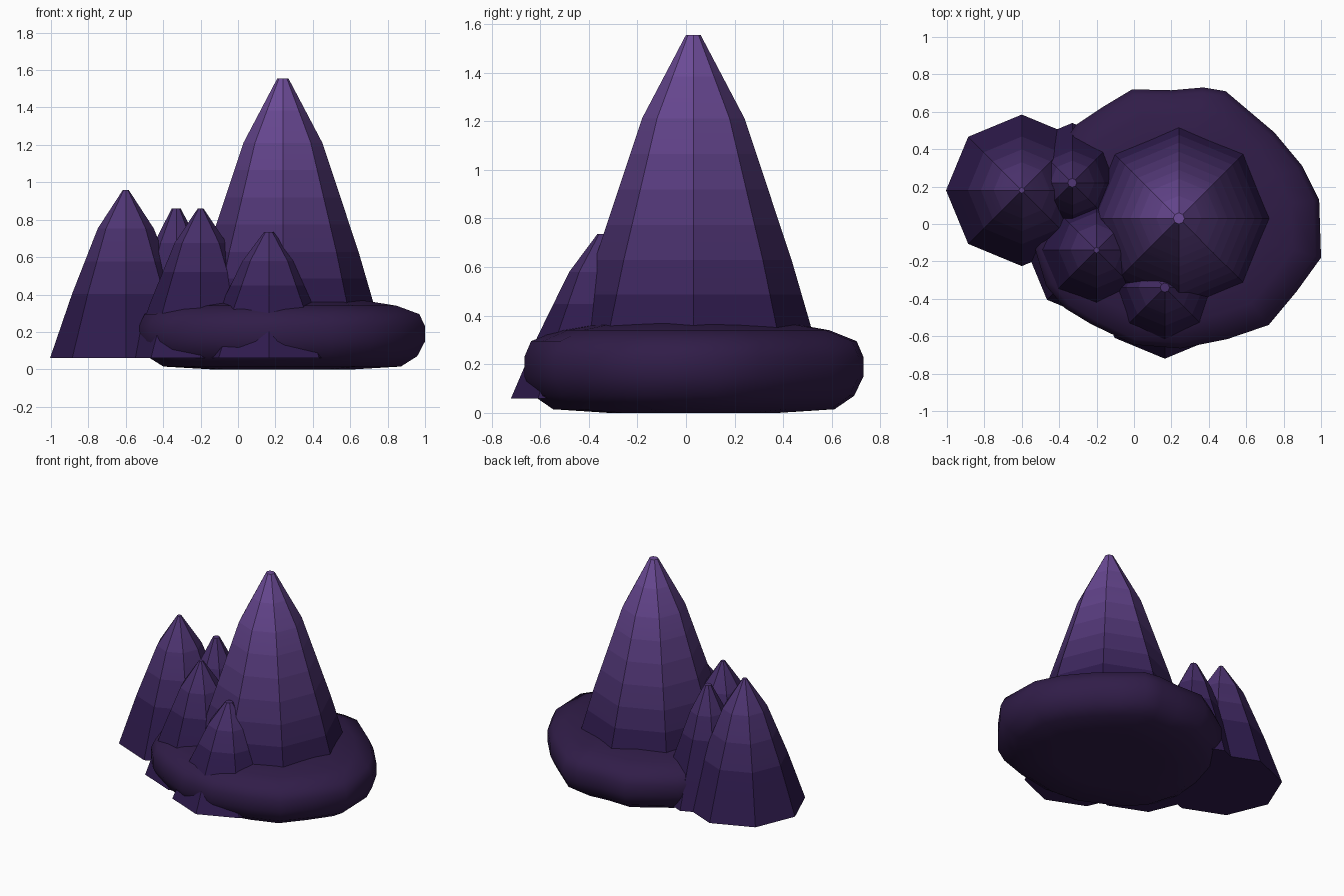
import bpy, bmesh, math

if "Cube" in bpy.data.objects:
    bpy.data.objects.remove(bpy.data.objects["Cube"])

# purple shades, dark at the foot and lighter towards the tips
SHADES = []
LOW, HIGH, BANDS = (0.028, 0.011, 0.075), (0.15, 0.07, 0.31), 8
for i in range(BANDS):
    t = i / (BANDS - 1)
    m = bpy.data.materials.new(f"crystal_purple_{i}")
    m.diffuse_color = tuple(a + (b - a) * t for a, b in zip(LOW, HIGH)) + (1,)
    m.use_nodes = True
    m.node_tree.nodes["Principled BSDF"].inputs["Base Color"].default_value = m.diffuse_color
    SHADES.append(m)
rock_mat = bpy.data.materials.new("rock_purple")
rock_mat.diffuse_color = (0.03, 0.012, 0.065, 1)
rock_mat.use_nodes = True
rock_mat.node_tree.nodes["Principled BSDF"].inputs["Base Color"].default_value = rock_mat.diffuse_color


def shade_index(z):
    return max(0, min(BANDS - 1, int((z - 0.3) / 1.25 * BANDS)))


def loft(name, rings, mats, angle, by_height=False):
    """Skin a stack of equal-sized point rings and cap both ends."""
    bm = bmesh.new()
    loops = [[bm.verts.new(p) for p in r] for r in rings]
    n = len(loops[0])
    for a, b in zip(loops, loops[1:]):
        for i in range(n):
            j = (i + 1) % n
            bm.faces.new((a[i], a[j], b[j], b[i]))
    bm.faces.new(loops[0][::-1])
    bm.faces.new(loops[-1])
    bmesh.ops.recalc_face_normals(bm, faces=bm.faces)
    if by_height:
        for f in bm.faces:
            f.material_index = shade_index(f.calc_center_median().z)
    me = bpy.data.meshes.new(name)
    bm.to_mesh(me)
    bm.free()
    for m in mats:
        me.materials.append(m)
    ob = bpy.data.objects.new(name, me)
    bpy.context.collection.objects.link(ob)
    bpy.ops.object.select_all(action='DESELECT')
    ob.select_set(True)
    bpy.context.view_layer.objects.active = ob
    bpy.ops.object.shade_smooth_by_angle(angle=math.radians(angle))
    return ob


def crystal(name, x, y, r, top, tip):
    """Eight-sided tapering spire with two shoulder rings."""
    z0 = 0.06
    h = top - z0
    prof = [(z0, r), (z0 + 0.38 * h, 0.71 * r), (z0 + 0.77 * h, 0.37 * r), (top, tip)]
    fine = []
    for (za, ra), (zb, rb) in zip(prof, prof[1:]):
        steps = max(1, round((zb - za) / 0.15))
        fine += [(za + (zb - za) * k / steps, ra + (rb - ra) * k / steps) for k in range(steps)]
    fine.append(prof[-1])
    rings = [[(x + q * math.cos(k * math.pi / 4), y + q * math.sin(k * math.pi / 4), z)
              for k in range(8)] for z, q in fine]
    loft(name, rings, SHADES, 30, True)


# crystals
crystal("main_crystal", 0.24, 0.03, 0.57, 1.555, 0.03)
crystal("left_crystal", -0.60, 0.18, 0.405, 0.96, 0.015)
crystal("back_crystal", -0.33, 0.22, 0.32, 0.86, 0.024)
crystal("middle_crystal", -0.20, -0.14, 0.375, 0.86, 0.015)
crystal("front_crystal", 0.165, -0.34, 0.38, 0.735, 0.025)

# flattened boulder at the foot
outline = [(1.0, -0.18), (0.99, 0.13), (0.90, 0.31), (0.75, 0.49), (0.62, 0.60),
           (0.49, 0.71), (0.37, 0.73), (0.20, 0.715), (-0.01, 0.72), (-0.16, 0.63),
           (-0.31, 0.53), (-0.44, 0.34), (-0.51, 0.10), (-0.53, -0.13), (-0.47, -0.33),
           (-0.37, -0.45), (-0.23, -0.535), (0.0, -0.645), (0.25, -0.665), (0.50, -0.615),
           (0.72, -0.54), (0.87, -0.36)]
levels = [(0.0, 0.5), (0.015, 0.83), (0.07, 0.945), (0.15, 1.0), (0.23, 1.0),
          (0.295, 0.96), (0.34, 0.80), (0.367, 0.58), (0.37, 0.3)]
cx, cy = 0.24, 0.03
loft("base_rock", [[(cx + (px - cx) * s, cy + (py - cy) * s, z) for px, py in outline]
                   for z, s in levels], [rock_mat], 60)
